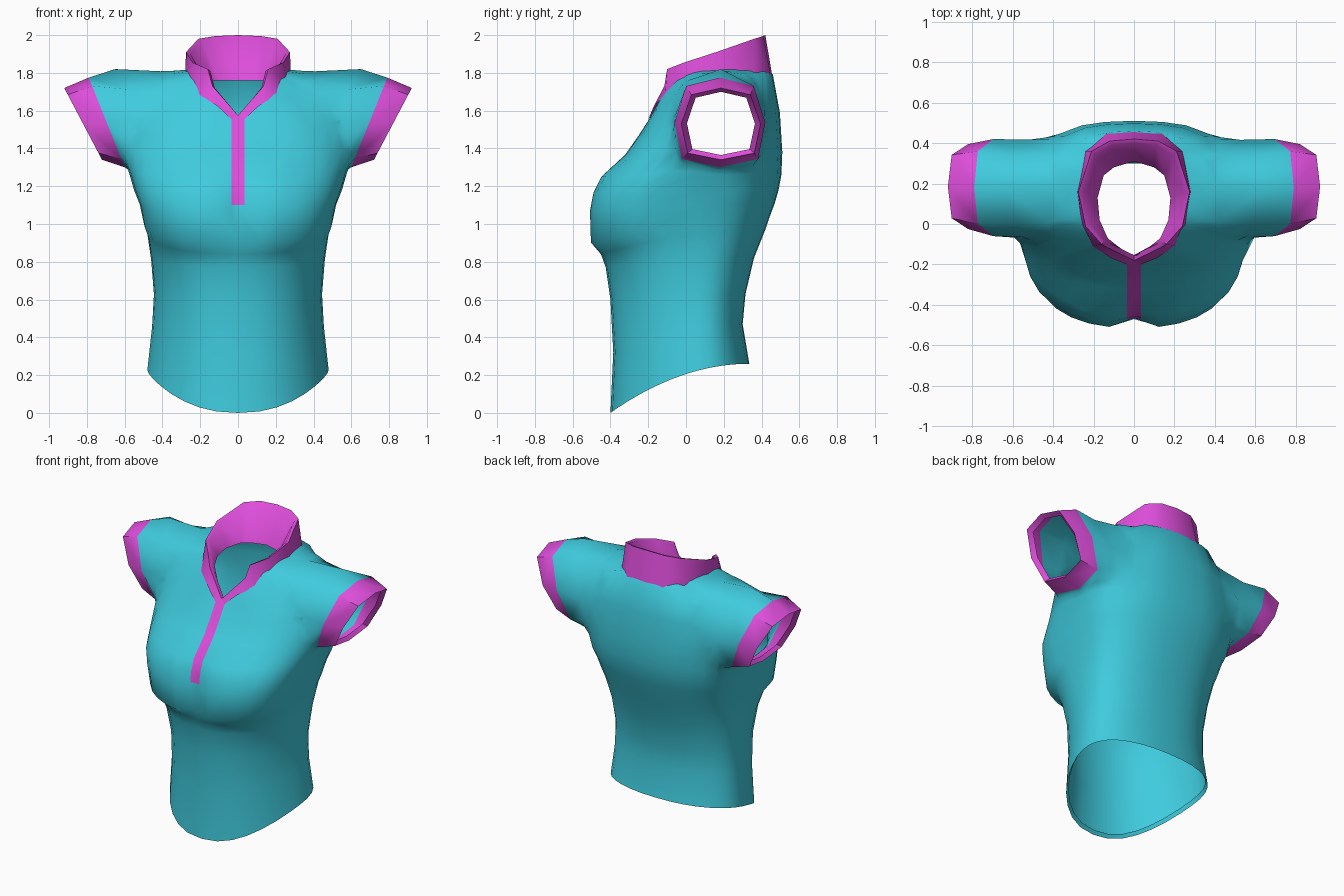
import bpy, bmesh, math
from mathutils import Vector

cube = bpy.data.objects.get("Cube")
if cube:
    bpy.data.objects.remove(cube)


def material(name, rgb):
    m = bpy.data.materials.new(name)
    m.use_nodes = True
    m.diffuse_color = (*rgb, 1)
    bsdf = next(n for n in m.node_tree.nodes if n.type == 'BSDF_PRINCIPLED')
    bsdf.inputs["Base Color"].default_value = (*rgb, 1)
    return m


CLOTH, TRIM, CAP = 0, 1, 2
mats = [material("turquoise cloth", (0.05, 0.6, 0.73)),
        material("magenta trim", (0.72, 0.075, 0.70)),
        material("temporary opening", (0, 0, 0))]


def make_object(name, bm):
    me = bpy.data.meshes.new(name)
    bm.to_mesh(me)
    bm.free()
    for m in mats:
        me.materials.append(m)
    ob = bpy.data.objects.new(name, me)
    bpy.context.collection.objects.link(ob)
    return ob


def loft(name, rings, trim_from=99):
    """Closed tube through the rings; end fans are marked as openings."""
    bm = bmesh.new()
    loops = [[bm.verts.new(p) for p in ring] for ring in rings]
    n = len(loops[0])
    for k, (a, b) in enumerate(zip(loops, loops[1:])):
        for i in range(n):
            j = (i + 1) % n
            f = bm.faces.new((a[i], a[j], b[j], b[i]))
            f.material_index = TRIM if k >= trim_from else CLOTH
    for loop in (loops[0], loops[-1]):
        pole = bm.verts.new(sum((v.co for v in loop), Vector()) / n)
        for i in range(n):
            bm.faces.new((loop[i], loop[(i + 1) % n], pole)).material_index = CAP
    bmesh.ops.recalc_face_normals(bm, faces=bm.faces)
    return make_object(name, bm)


def spow(v, p):
    return math.copysign(abs(v) ** p, v)


def torso_ring(hw, yf, yb, zf, zb, front, power=2, valley=0, n=32):
    """Section lower at the front; 'front' sets how boxy the front is."""
    pts = []
    yc = 0.07
    back = 0.88 - 0.22 * min(max((zb - 0.6) / 0.6, 0), 1)
    for i in range(n):
        a = math.tau * i / n
        c = math.cos(a)
        x = hw * spow(math.sin(a), 0.88)
        if c > 0:
            y = yc - (yc - yf) * c ** front + valley * math.exp(-(x / 0.06) ** 2)
        else:
            y = yc + (yb - yc) * (-c) ** back
        t = min(max((y - yf) / (yb - yf), 0), 1)
        pts.append(Vector((x, y, zb - (zb - zf) * (1 - t) ** power)))
    return pts


def sleeve_ring(side, xt, zt, xb, zb, yc, ry, n=8):
    """Slanted octagon from a top point to a bottom point, boxier below."""
    pts = []
    for i in range(n):
        a = math.tau * i / n
        c = math.cos(a)
        t = (1 + spow(c, 0.6)) / 2
        y = yc + ry * spow(math.sin(a), 0.85 if c > 0 else 0.5)
        pts.append(Vector((side * (xb + (xt - xb) * t), y, zb + (zt - zb) * t)))
    return pts


# Torso, from the turned-in hem up to the neckline
shirt = loft("shirt_body", [torso_ring(*r) for r in (
    (0.465, -0.385, 0.32, 0.025, 0.285, 1.2),
    (0.48, -0.40, 0.335, 0, 0.26, 1.2),
    (0.455, -0.385, 0.30, 0.32, 0.47, 1.1),
    (0.445, -0.40, 0.315, 0.6, 0.63, 1),
    (0.46, -0.425, 0.36, 0.77, 0.82, 0.85),
    (0.48, -0.45, 0.42, 0.84, 0.97, 0.7),
    (0.50, -0.51, 0.44, 0.90, 1.03, 0.54, 2, 0.04),
    (0.52, -0.515, 0.47, 1.07, 1.11, 0.52, 2, 0.05),
    (0.55, -0.495, 0.49, 1.17, 1.18, 0.56, 2, 0.04),
    (0.58, -0.455, 0.505, 1.25, 1.26, 0.66, 2, 0.025),
    (0.60, -0.32, 0.51, 1.37, 1.38, 0.8),
    (0.56, -0.25, 0.497, 1.47, 1.59, 0.8),
    (0.43, -0.205, 0.46, 1.54, 1.79, 1, 4),
    (0.25, -0.18, 0.435, 1.575, 1.82, 1.3, 6))])

# Sleeves with cuffs, joined to the torso into one hollow skin
for side in (1, -1):
    sleeve = loft("sleeve", [sleeve_ring(side, *r) for r in (
        (0.28, 1.78, 0.27, 1.42, 0.17, 0.18),
        (0.45, 1.85, 0.38, 1.30, 0.18, 0.26),
        (0.65, 1.82, 0.50, 1.27, 0.185, 0.255),
        (0.79, 1.775, 0.60, 1.30, 0.18, 0.24),
        (0.92, 1.72, 0.72, 1.34, 0.185, 0.21),
        (0.885, 1.70, 0.70, 1.365, 0.185, 0.18))], trim_from=3)
    mod = shirt.modifiers.new("join", 'BOOLEAN')
    mod.operation = 'UNION'
    mod.solver = 'EXACT'
    mod.object = sleeve
    joined = bpy.data.meshes.new_from_object(
        shirt.evaluated_get(bpy.context.evaluated_depsgraph_get()))
    shirt.modifiers.clear()
    shirt.data = joined
    bpy.data.objects.remove(sleeve)

# Open the ends, soften the shoulder seams, cut the placket
bm = bmesh.new()
bm.from_mesh(shirt.data)
bmesh.ops.delete(bm, geom=[f for f in bm.faces if f.material_index == CAP], context='FACES')
bmesh.ops.remove_doubles(bm, verts=bm.verts, dist=0.012)
bmesh.ops.triangulate(bm, faces=[f for f in bm.faces if len(f.verts) > 4])
seam = [v for v in bm.verts if 0.3 < abs(v.co.x) < 0.64 and v.co.z > 1.2
        and not v.is_boundary and all(f.material_index == CLOTH for f in v.link_faces)]
for _ in range(3):
    bmesh.ops.smooth_vert(bm, verts=seam, factor=0.4,
                          use_axis_x=True, use_axis_y=True, use_axis_z=True)


def cut(co, no, test):
    faces = [f for f in bm.faces if test(f.calc_center_median())]
    geom = set(faces)
    for f in faces:
        geom.update(f.edges, f.verts)
    bmesh.ops.bisect_plane(bm, geom=list(geom), plane_co=co, plane_no=no)


half = 0.034
for side in (1, -1):
    cut((side * half, 0, 0), (1, 0, 0),
        lambda c: c.y < -0.1 and c.z > 1 and abs(c.x) < 0.2)
cut((0, 0, 1.1), (0, 0, 1), lambda c: c.y < -0.1 and abs(c.x) < half)
for f in bm.faces:
    c = f.calc_center_median()
    if abs(c.x) < half and c.y < -0.1 and c.z > 1.1:
        f.material_index = TRIM
bm.to_mesh(shirt.data)
bm.free()

# Stand-up collar: half stations from back to front as base, top, inner base
stations = (
    ((0, 0.46, 1.765), (0, 0.42, 2.0), (0, 0.31, 1.76)),
    ((0.14, 0.45, 1.77), (0.12, 0.41, 1.995), (0.10, 0.28, 1.76)),
    ((0.24, 0.36, 1.79), (0.21, 0.36, 1.98), (0.15, 0.24, 1.76)),
    ((0.28, 0.16, 1.80), (0.275, 0.16, 1.91), (0.18, 0.13, 1.76)),
    ((0.26, 0, 1.75), (0.24, -0.01, 1.855), (0.17, 0.02, 1.75)),
    ((0.205, -0.11, 1.685), (0.16, -0.10, 1.82), (0.13, -0.07, 1.73)),
    ((0.11, -0.17, 1.625), (0.135, -0.115, 1.73), (0.08, -0.11, 1.66)),
    ((0.035, -0.20, 1.555), (0, -0.18, 1.575), (0, -0.165, 1.57)))
bm = bmesh.new()
rows = []
for side, part in ((-1, stations[:0:-1]), (1, stations)):
    for base, top, inner in part:
        lip = (top[0] * 0.92, 0.15 + (top[1] - 0.15) * 0.92, top[2] - 0.008)
        rows.append([bm.verts.new((side * x, y, z)) for x, y, z in (base, top, lip, inner)])
for a, b in zip(rows, rows[1:]):
    for i in range(3):
        bm.faces.new((a[i], a[i + 1], b[i + 1], b[i])).material_index = TRIM
bmesh.ops.remove_doubles(bm, verts=bm.verts, dist=0.001)
bmesh.ops.recalc_face_normals(bm, faces=bm.faces)
collar = make_object("collar", bm)

# Smooth shading, drop the helper material
for ob in (shirt, collar):
    ob.data.materials.pop(index=CAP)
    bpy.ops.object.select_all(action='DESELECT')
    ob.select_set(True)
    bpy.context.view_layer.objects.active = ob
    bpy.ops.object.shade_smooth_by_angle(angle=math.radians(50))
bpy.data.materials.remove(mats[CAP])
